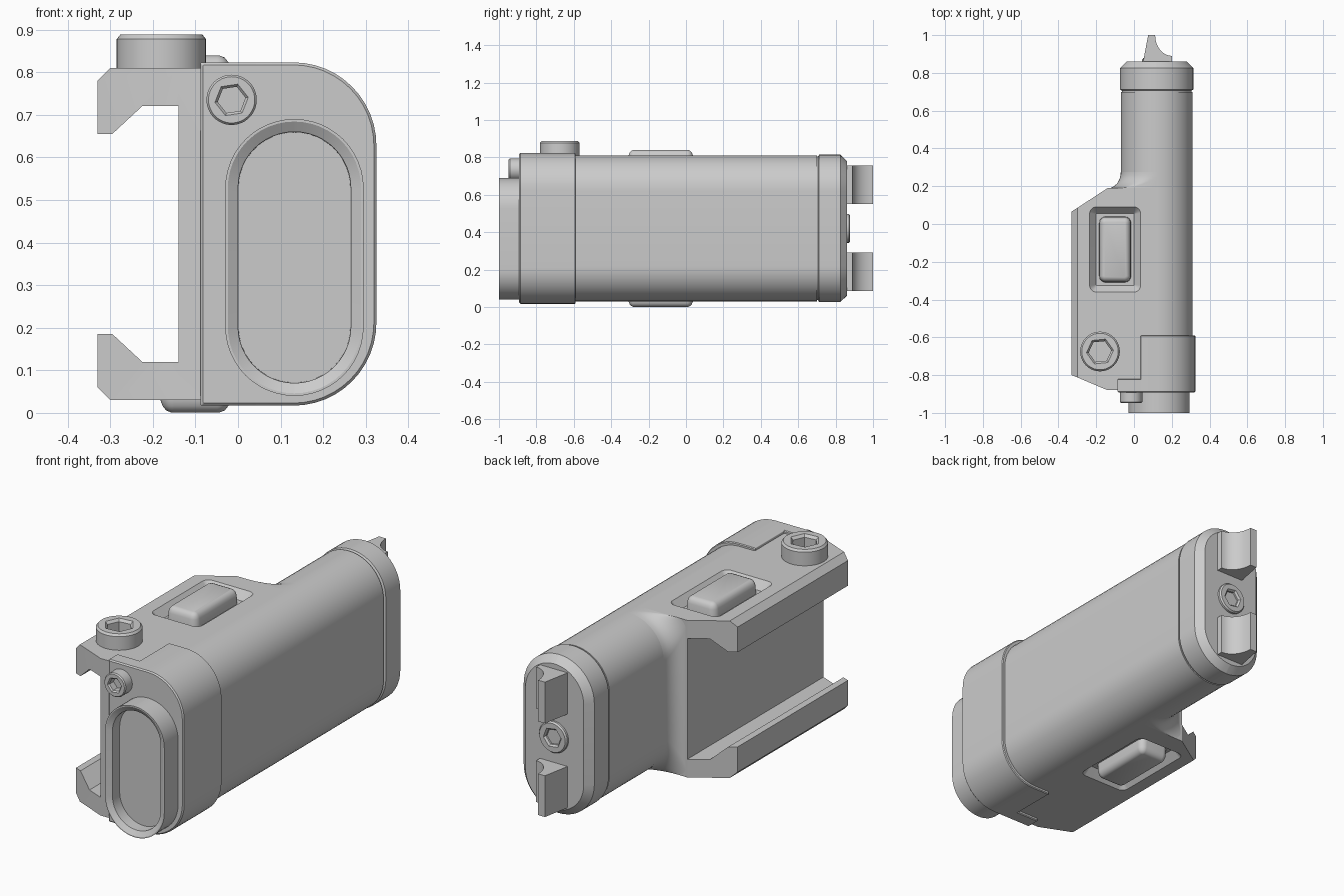
import bpy, bmesh, math
from mathutils import Matrix, Vector

if "Cube" in bpy.data.objects:
    bpy.data.objects.remove(bpy.data.objects["Cube"])

MID = 0.42   # mirror height of the housing


def finish(o, angle=30):
    bpy.ops.object.select_all(action='DESELECT')
    o.select_set(True)
    bpy.context.view_layer.objects.active = o
    bpy.ops.object.shade_smooth_by_angle(angle=math.radians(angle))


def loft(name, rings, smooth=True):
    """Skin a list of equal-length point rings and cap both ends."""
    bm = bmesh.new()
    loops = [[bm.verts.new(p) for p in r] for r in rings]
    n = len(loops[0])
    for a, b in zip(loops, loops[1:]):
        for i in range(n):
            j = (i + 1) % n
            bm.faces.new((a[i], a[j], b[j], b[i]))
    bm.faces.new(loops[0])
    bm.faces.new(loops[-1])
    bmesh.ops.recalc_face_normals(bm, faces=bm.faces)
    me = bpy.data.meshes.new(name)
    bm.to_mesh(me)
    bm.free()
    o = bpy.data.objects.new(name, me)
    bpy.context.collection.objects.link(o)
    if smooth:
        finish(o)
    return o


def rrect(x0, x1, y0, y1, rl, rr, inset=0.0, seg=12):
    """Rounded rectangle with separate left and right corner radii."""
    x0, x1, y0, y1 = x0 + inset, x1 - inset, y0 + inset, y1 - inset
    rl, rr = max(rl - inset, 0.003), max(rr - inset, 0.003)
    pts = []
    for cx, cy, r, a0 in ((x1 - rr, y1 - rr, rr, 0), (x0 + rl, y1 - rl, rl, 90),
                          (x0 + rl, y0 + rl, rl, 180), (x1 - rr, y0 + rr, rr, 270)):
        for i in range(seg + 1):
            a = math.radians(a0 + 90 * i / seg)
            pts.append((cx + r * math.cos(a), cy + r * math.sin(a)))
    return pts


def at_y(pts, y):
    return [(u, y, v) for u, v in pts]


def at_z(pts, z):
    return [(u, v, z) for u, v in pts]


def boolean(o, cutter, op):
    m = o.modifiers.new("cut", 'BOOLEAN')
    m.operation, m.object, m.solver = op, cutter, 'EXACT'
    bpy.context.view_layer.objects.active = o
    bpy.ops.object.modifier_apply(modifier=m.name)


def hex_bolt(name, loc, r, h, hexr, depth, rot, turn=0):
    """Chamfered round head with a hexagon socket."""
    rings = []
    for rad, z, is_hex in ((r, -0.02, 0), (r, h - 0.1 * r, 0), (0.92 * r, h, 0),
                           (hexr * 1.2, h, 1), (hexr, h - 0.12 * r, 1), (hexr, h - depth, 1)):
        ring = []
        for i in range(48):
            a = math.tau * i / 48
            k = 1.0
            if is_hex:
                k = math.cos(math.pi / 6) / math.cos(a % (math.pi / 3) - math.pi / 6)
            ring.append((rad * k * math.cos(a + turn), rad * k * math.sin(a + turn), z))
        rings.append(ring)
    o = loft(name, rings)
    o.data.transform(Matrix.Translation(Vector(loc)) @ rot)
    return o


# main tube, groove and chamfered tail cap
body_box = (-0.07, 0.31, 0.03, 0.81, 0.19, 0.19)
body = loft("main_body", [at_y(rrect(*body_box, inset=i), y) for y, i in
            ((-0.87, 0), (0.70, 0), (0.70, 0.006), (0.715, 0.006))], False)
loft("tail_cap", [at_y(rrect(*body_box, inset=i), y) for y, i in
     ((0.707, 0.004), (0.712, -0.004), (0.825, -0.004), (0.86, 0.03))])

# rail clamp: C-shaped section trimmed by its plan outline
half = [(0.12, 0.81), (-0.30, 0.81), (-0.33, 0.78), (-0.33, 0.655),
        (-0.295, 0.655), (-0.225, 0.72), (-0.14, 0.72)]
section = half + [(x, 2 * MID - z) for x, z in reversed(half)]
clamp = loft("rail_clamp", [at_y(section, -0.95), at_y(section, 0.3)], False)
plan = [(-0.33, -0.80), (-0.14, -0.88), (0.12, -0.88), (0.12, 0.19), (-0.14, 0.19), (-0.33, 0.065)]
plan = [(-0.40, -0.77)] + plan[1:5] + [(-0.40, 0.02)]
trim = loft("clamp_trim", [at_z(plan, -0.1), at_z(plan, 1.0)], False)
boolean(clamp, trim, 'INTERSECT')
cutters = [trim]

# button pockets and buttons, top and bottom
for side, s in (("top", 1), ("bottom", -1)):
    def level(h):
        return MID + s * (h - MID)
    pocket = loft("pocket", [at_z(rrect(-0.235, 0.035, -0.36, 0.09, 0.035, 0.035, i), level(z))
                  for z, i in ((0.77, 0.035), (0.81, 0), (0.85, -0.001))], False)
    boolean(clamp, pocket, 'DIFFERENCE')
    boolean(body, pocket, 'DIFFERENCE')
    cutters.append(pocket)
    loft(side + "_button", [at_z(rrect(-0.185, -0.015, -0.31, 0.04, 0.035, 0.035, i), level(z))
         for z, i in ((0.75, 0), (0.81, 0.003), (0.824, 0.008), (0.834, 0.016), (0.839, 0.028))])
for c in cutters:
    bpy.data.objects.remove(c)
finish(clamp)
finish(body)

# smooth blend from the clamp block into the tube
blend = []
for i in range(9):
    a = math.radians(90 * i / 8)
    blend.append(at_y(rrect(-0.07 - 0.07 * (1 - math.sin(a)), 0.31, 0.03, 0.81,
                            0.03 + 0.16 * math.sin(a), 0.19),
                      0.189 + 0.085 * (1 - math.cos(a))))
loft("clamp_blend", blend)

# stepped front collar: a long right part and a short full-width part
for name, x0, y1 in (("front_collar", 0.035, -0.59), ("front_collar_flange", -0.088, -0.82)):
    loft(name, [at_y(rrect(x0, 0.325, 0.017, 0.823, 0.004, 0.195, i), y)
         for y, i in ((-0.892, 0.006), (-0.886, 0), (y1 - 0.004, 0), (y1, 0.004))])

# oval front bezel with recessed window
lens = (-0.03, 0.295, 0.04, 0.69, 0.1625, 0.1625)
loft("front_bezel", [at_y(rrect(*lens, inset=i), y) for y, i in
     ((-0.87, 0), (-1.0, 0), (-1.0, 0.006), (-0.985, 0.03), (-0.93, 0.031))])

# socket-head screws
face_front = Matrix.Rotation(math.radians(90), 4, 'X')
face_back = Matrix.Rotation(math.radians(-90), 4, 'X')
hex_bolt("clamp_bolt", (-0.18, -0.675, 0.81), 0.105, 0.078, 0.06, 0.06, Matrix(), 0.1)
hex_bolt("front_screw", (-0.015, -0.89, 0.735), 0.059, 0.058, 0.033, 0.04, face_front, 0.15)
hex_bolt("tail_screw", (0.12, 0.86, MID), 0.077, 0.018, 0.042, 0.03, face_back, 0.15)

# curved tail fins
fin = [(0.05, 0.85), (0.05, 0.868), (0.075, 1.0), (0.112, 1.0)]
for i in range(1, 9):
    a = math.radians(90 * i / 8)
    fin.append((0.20 - 0.088 * math.cos(a), 1.0 - 0.11 * math.sin(a)))
fin.append((0.20, 0.85))
for name, z0, z1 in (("upper_fin", 0.55, 0.755), ("lower_fin", 0.085, 0.29)):
    loft(name, [at_z(fin, z0), at_z(fin, z1)])
